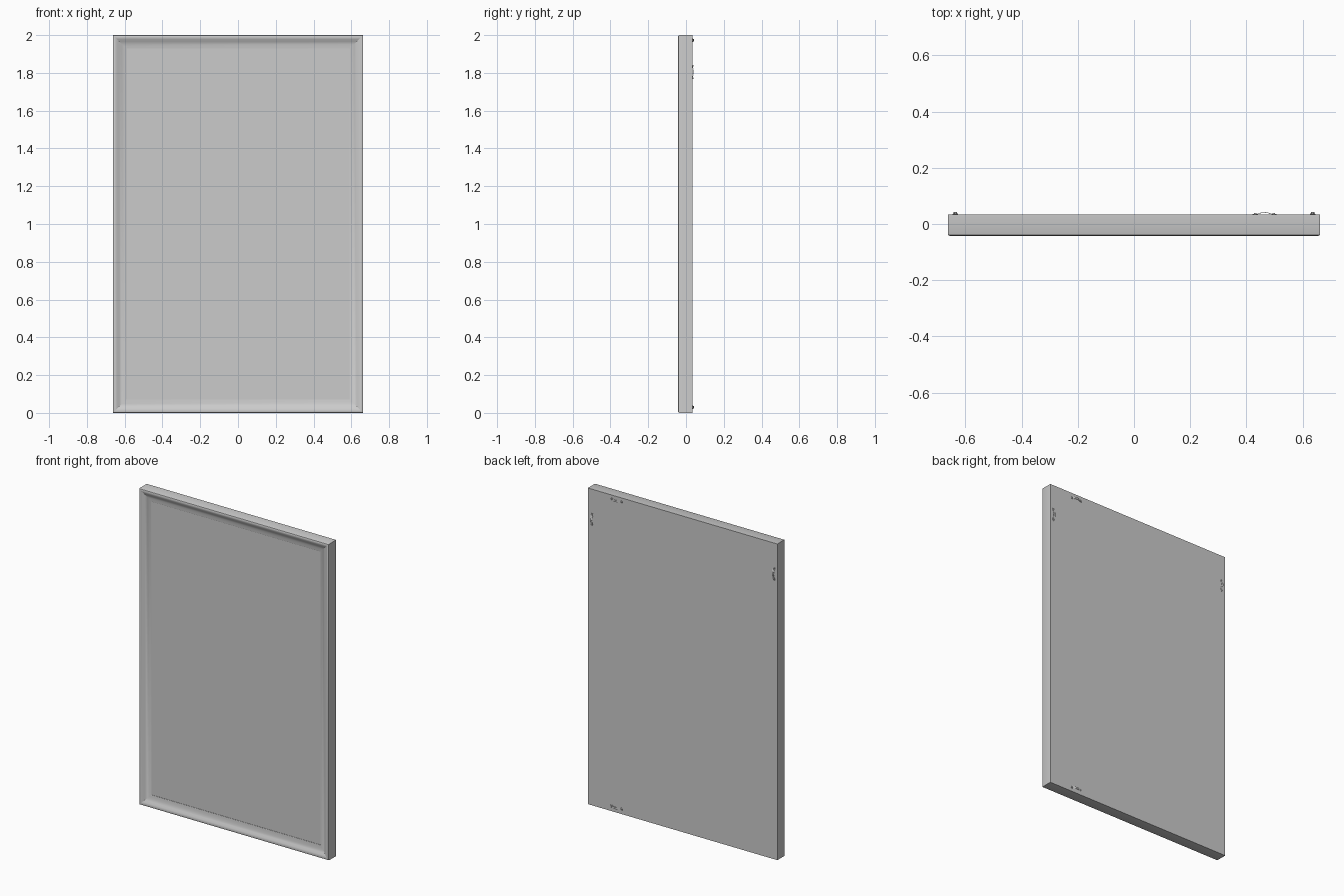
import bpy, bmesh, math
from mathutils import Matrix, Vector

if "Cube" in bpy.data.objects:
    bpy.data.objects.remove(bpy.data.objects["Cube"])

W, H = 0.663, 2.0            # half width, height
YF, YB = -0.042, 0.034       # front and back of the frame


def material(name, v):
    m = bpy.data.materials.new(name)
    m.diffuse_color = (v, v, v, 1)
    m.use_nodes = True
    m.node_tree.nodes["Principled BSDF"].inputs["Base Color"].default_value = m.diffuse_color
    return m


grey = material("plain grey", 0.6)


def finish(name, bm, mat, angle=30):
    bmesh.ops.recalc_face_normals(bm, faces=bm.faces)
    me = bpy.data.meshes.new(name)
    bm.to_mesh(me)
    bm.free()
    me.materials.append(mat)
    ob = bpy.data.objects.new(name, me)
    bpy.context.collection.objects.link(ob)
    bpy.ops.object.select_all(action='DESELECT')
    ob.select_set(True)
    bpy.context.view_layer.objects.active = ob
    bpy.ops.object.shade_smooth_by_angle(angle=math.radians(angle))
    return ob


# Frame: mitred rectangular loops (inset, y), dished towards the picture
profile = [(0, YB), (0, YF + 0.006), (0.002, YF + 0.002), (0.006, YF), (0.012, YF),
           (0.022, YF + 0.004), (0.034, YF + 0.010), (0.048, YF + 0.016),
           (0.060, YF + 0.019), (0.070, YF + 0.020), (0.072, YF + 0.021),
           (0.072, YF + 0.026)]
bm = bmesh.new()
loops = []
for d, y in profile:
    x, z0, z1 = W - d, d, H - d
    loops.append([bm.verts.new(p) for p in
                  ((-x, y, z0), (x, y, z0), (x, y, z1), (-x, y, z1))])
for a, b in zip(loops, loops[1:]):
    for i in range(4):
        j = (i + 1) % 4
        bm.faces.new((a[i], a[j], b[j], b[i]))
bm.faces.new(loops[0])       # back board
finish("frame", bm, grey)

# Front panel
bm = bmesh.new()
bmesh.ops.create_cube(bm, size=1, matrix=Matrix.Translation((0, YF + 0.026, H / 2))
                      @ Matrix.Diagonal((2 * (W - 0.072), 0.006, H - 0.144, 1)))
finish("front_panel", bm, grey)


def hanger(name, x, z, turn):
    """Strap hanger: flat tabs with screws and a raised, rounded bridge."""
    bm = bmesh.new()
    outline = [(-0.043, 0.004), (-0.040, 0.009), (-0.030, 0.010), (-0.022, 0.007),
               (-0.012, 0.006), (0, 0.006), (0.012, 0.006), (0.022, 0.007),
               (0.030, 0.010), (0.040, 0.009), (0.043, 0.004)]
    rows = []
    for u, w in outline:
        lift = 0.007 * math.cos(min(abs(u) / 0.026, 1) * math.pi / 2)
        rows.append([bm.verts.new((u, y + lift, v)) for y, v in
                     ((0, -w), (0.002, -w), (0.002, w), (0, w))])
    for a, b in zip(rows, rows[1:]):
        for i in range(4):
            j = (i + 1) % 4
            bm.faces.new((a[i], a[j], b[j], b[i]))
    bm.faces.new(rows[0])
    bm.faces.new(rows[-1])
    # screw heads
    for s in (-1, 1):
        bmesh.ops.create_cone(bm, cap_ends=True, segments=16, radius1=0.0055,
                              radius2=0.004, depth=0.004,
                              matrix=Matrix.Translation((s * 0.033, 0.003, 0))
                              @ Matrix.Rotation(-math.pi / 2, 4, 'X'))
    bm.transform(Matrix.Translation((x, YB - 0.0005, z)) @ Matrix.Rotation(turn, 4, 'Y'))
    finish(name, bm, grey)


hanger("top_hanger", 0.465, 1.973, 0)
hanger("bottom_hanger", 0.465, 0.030, 0)
hanger("left_hanger", -0.636, 1.805, math.pi / 2)
hanger("right_hanger", 0.636, 1.805, math.pi / 2)
